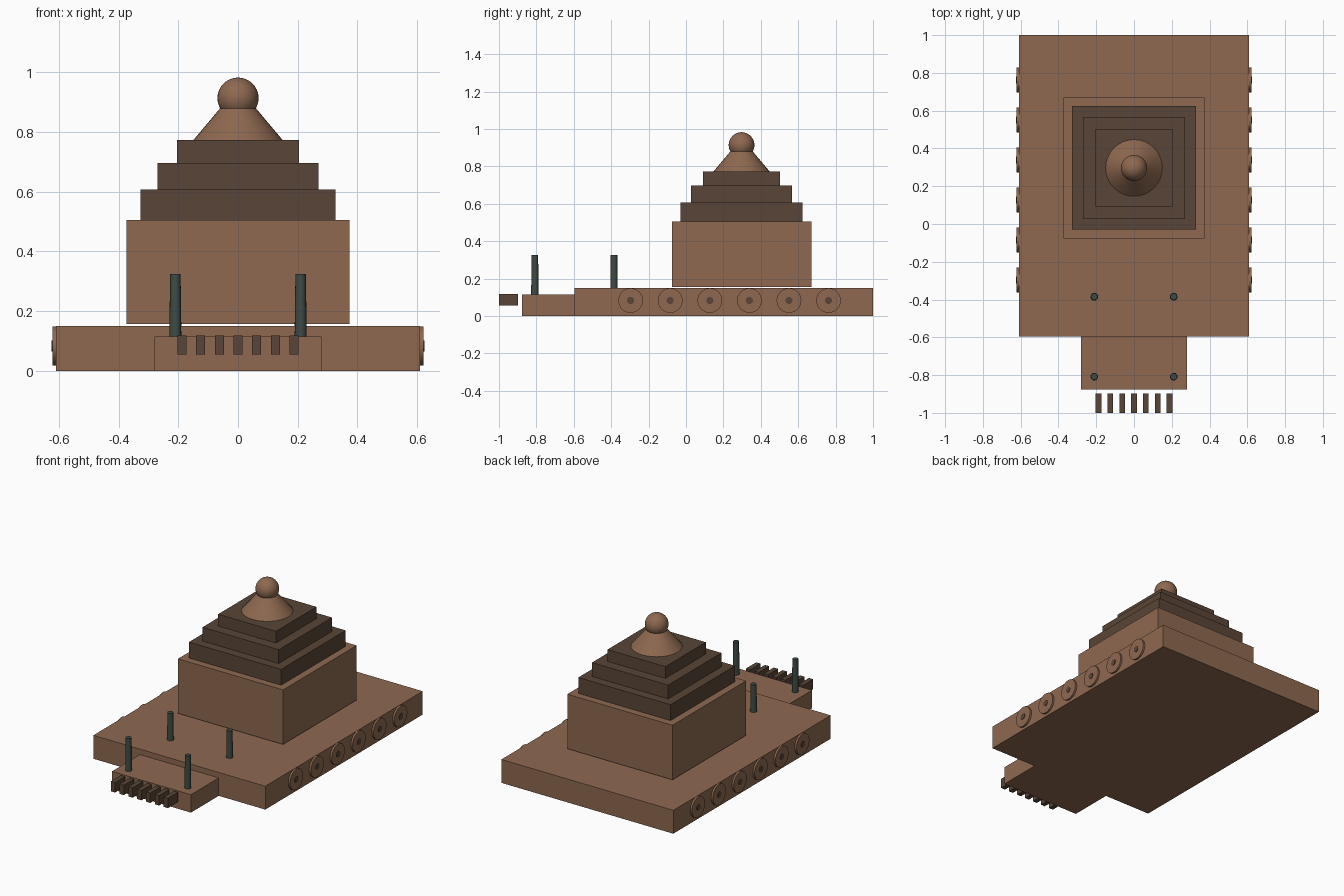
import bpy, math

if "Cube" in bpy.data.objects:
    bpy.data.objects.remove(bpy.data.objects["Cube"])


def material(name, rgb):
    m = bpy.data.materials.new(name)
    m.diffuse_color = (*rgb, 1)
    m.use_nodes = True
    m.node_tree.nodes["Principled BSDF"].inputs["Base Color"].default_value = m.diffuse_color
    return m


STONE = material("stone", (0.27, 0.14, 0.08))
DARK = material("dark_stone", (0.10, 0.06, 0.038))
METAL = material("pillar_metal", (0.05, 0.07, 0.056))


def finish(name, mat, smooth=False):
    o = bpy.context.object
    o.name = name
    o.data.materials.append(mat)
    if smooth:
        bpy.ops.object.shade_smooth_by_angle(angle=math.radians(35))
    return o


def box(name, x, y, z, mat):
    """Box from (min, max) ranges on each axis."""
    bpy.ops.mesh.primitive_cube_add(size=1, location=[sum(r) / 2 for r in (x, y, z)])
    bpy.context.object.scale = [r[1] - r[0] for r in (x, y, z)]
    bpy.ops.object.transform_apply(location=False, rotation=False)
    return finish(name, mat)


def round_part(name, r1, r2, depth, loc, mat, rot=(0, 0, 0), sides=32):
    bpy.ops.mesh.primitive_cone_add(vertices=sides, radius1=r1, radius2=r2,
                                    depth=depth, location=loc, rotation=rot)
    return finish(name, mat, True)


# Platform and front porch
box("platform", (-0.61, 0.61), (-0.595, 1.0), (0, 0.15), STONE)
box("porch", (-0.28, 0.28), (-0.877, -0.595), (0, 0.115), STONE)

# Row of small blocks ahead of the porch
for i in range(7):
    x = (i - 3) * 0.0625
    box(f"front_block_{i + 1}", (x - 0.015, x + 0.015), (-1.0, -0.897), (0.055, 0.118), DARK)

# Sanctum and stepped roof
CY = 0.297
box("sanctum", (-0.373, 0.373), (CY - 0.373, CY + 0.373), (0.156, 0.506), STONE)
tiers = [(0.327, 0.506, 0.608), (0.27, 0.608, 0.697), (0.205, 0.697, 0.773)]
for i, (h, z0, z1) in enumerate(tiers):
    box(f"roof_tier_{i + 1}", (-h, h), (CY - h, CY + h), (z0, z1), DARK)

# Conical cap and ball finial
round_part("roof_cap", 0.15, 0.06, 0.107, (0, CY, 0.8265), STONE)
bpy.ops.mesh.primitive_uv_sphere_add(segments=32, ring_count=16, radius=0.069,
                                     location=(0, CY, 0.914))
finish("finial_ball", STONE, True)

# Four slender pillars
for y, z0 in ((-0.808, 0.112), (-0.385, 0.147)):
    for s in (-1, 1):
        round_part("pillar", 0.02, 0.0175, 0.325 - z0, (s * 0.21, y, (0.325 + z0) / 2),
                   METAL, sides=16)

# Wheels with dark hubs along both sides
for s in (-1, 1):
    for i in range(6):
        y = -0.296 + i * 0.2116
        rot = (0, math.pi / 2, 0)
        round_part("wheel", 0.066, 0.066, 0.022, (s * 0.611, y, 0.083), STONE, rot)
        round_part("wheel_hub", 0.019, 0.019, 0.025, (s * 0.6125, y, 0.083), DARK, rot, 16)
